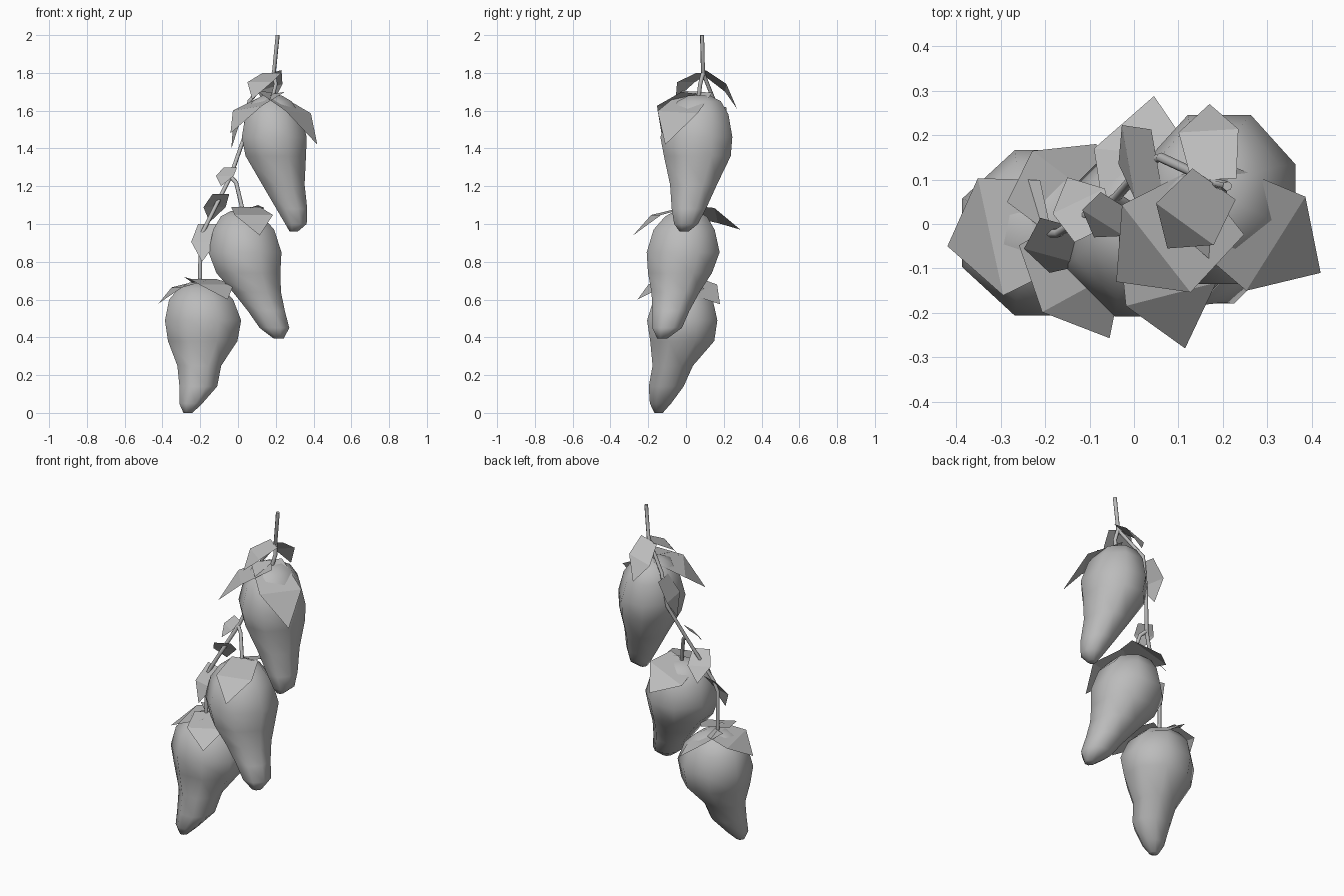
import bpy
import bmesh
import math
from mathutils import Vector

cube = bpy.data.objects.get("Cube")
if cube:
    bpy.data.objects.remove(cube, do_unlink=True)

grey = bpy.data.materials.new("plain_grey")
grey.use_nodes = True
COLOUR = (0.5, 0.5, 0.5, 1)
grey.diffuse_color = COLOUR
grey.node_tree.nodes["Principled BSDF"].inputs["Base Color"].default_value = COLOUR


def add_object(name, bm, smooth=False):
    mesh = bpy.data.meshes.new(name)
    bm.to_mesh(mesh)
    bm.free()
    mesh.materials.append(grey)
    for face in mesh.polygons:
        face.use_smooth = smooth
    obj = bpy.data.objects.new(name, mesh)
    bpy.context.collection.objects.link(obj)
    return obj


def pepper(name, wide, deep, sections, sides=8):
    """Skin a body over level oval sections, each (z, x, y, radius), top to tip."""
    bm = bmesh.new()
    rings = []
    for z, x, y, radius in sections:
        ring = []
        for i in range(sides):
            a = math.tau * (i + 0.5) / sides
            ring.append(bm.verts.new((x + radius * wide * math.cos(a),
                                      y + radius * deep * math.sin(a), z)))
        rings.append(ring)
    for upper, lower in zip(rings, rings[1:]):
        for i in range(sides):
            j = (i + 1) % sides
            bm.faces.new((upper[i], lower[i], lower[j], upper[j]))
    bm.faces.new(rings[0])
    bm.faces.new(rings[-1][::-1])
    add_object(name, bm, smooth=True)


def leaf(name, base, tip, width, bow=0.03, tilt=0.0):
    """Five-cornered blade, bent at its widest line and tilted sideways."""
    base, tip = Vector(base), Vector(tip)
    along = tip - base
    side = along.cross(Vector((0, 0, 1))).normalized() * width / 2
    side.z = tilt * width / 2
    lift = side.cross(along).normalized() * bow
    middle = base + along * 0.52 + lift
    bm = bmesh.new()
    a, b, c, d, e = [bm.verts.new(p) for p in (
        base - side * 0.75, base + side * 0.75, middle + side, tip, middle - side)]
    bm.faces.new((a, b, c, e))
    bm.faces.new((e, c, d))
    add_object(name, bm)


def stalk(name, points, radius=0.011):
    curve = bpy.data.curves.new(name, "CURVE")
    curve.dimensions = "3D"
    curve.bevel_depth = radius
    curve.bevel_resolution = 1
    curve.use_fill_caps = True
    spline = curve.splines.new("POLY")
    spline.points.add(len(points) - 1)
    for point, co in zip(spline.points, points):
        point.co = (*co, 1)
    curve.materials.append(grey)
    obj = bpy.data.objects.new(name, curve)
    bpy.context.collection.objects.link(obj)


# Peppers
pepper("upper_pepper", .93, 1.03, [
    (1.68, .18, .07, .06), (1.65, .18, .07, .12), (1.58, .185, .065, .168),
    (1.46, .192, .055, .2), (1.36, .2, .06, .186), (1.21, .24, .04, .131),
    (1.08, .285, .015, .095), (1, .307, 0, .066), (.96, .295, -.01, .025)])
pepper("middle_pepper", 1, 1, [
    (1.07, .02, 0, .06), (1.04, .02, 0, .12), (.97, .03, -.01, .175),
    (.85, .037, -.015, .209), (.74, .055, -.032, .183), (.64, .1, -.055, .138),
    (.54, .15, -.08, .106), (.45, .193, -.1, .085), (.395, .215, -.125, .03)])
pepper("lower_pepper", 1.03, .95, [
    (.69, -.2, -.01, .06), (.66, -.2, -.01, .12), (.6, -.195, -.015, .178),
    (.49, -.185, -.02, .212), (.38, -.187, -.02, .193), (.25, -.205, -.07, .122),
    (.14, -.21, -.105, .105), (.05, -.25, -.135, .064), (0, -.265, -.145, .025)])

# Vine and side stalks
fork = (.19, .09, 1.8)
joint = (-.04, .06, 1.25)
stalk("main_vine", [(.21, .085, 2), fork, (.06, .15, 1.65), (.03, .14, 1.45),
                    joint, (-.17, -.02, .99), (-.2, -.02, .93), (-.2, -.02, .67)])
stalk("upper_stalk", [fork, (.2, .075, 1.74), (.18, .065, 1.66)])
stalk("middle_stalk", [joint, (-.01, .04, 1.22), (.03, 0, 1.05)])

# Leaves on the vine
leaf("fork_back_leaf", (.18, .1, 1.8), (.17, .27, 1.61), .135, .03, .3)
leaf("fork_front_leaf", (.18, .09, 1.8), (.075, -.055, 1.66), .16)
leaf("vine_high_leaf", (.05, .15, 1.62), (-.035, .135, 1.4), .17, .02)
leaf("vine_joint_leaf", (-.04, .05, 1.3), (-.09, -.03, 1.2), .11, .01)
leaf("vine_back_leaf", (-.09, -.02, 1.16), (-.15, .105, 1.01), .13, .01)
leaf("vine_low_leaf", (-.16, 0, 1), (-.19, -.11, .8), .14, .02)

# Leaves crowning each pepper
leaf("upper_left_crown_leaf", (.15, .06, 1.7), (.42, -.11, 1.42), .25, .05, .05)
leaf("upper_right_crown_leaf", (.19, .05, 1.69), (-.04, -.13, 1.48), .25, .04, -.1)
leaf("middle_front_crown_leaf", (.04, .01, 1.09), (.115, -.28, .94), .21, .04)
leaf("middle_back_crown_leaf", (.02, 0, 1.07), (.045, .288, .97), .23, .03, .35)
leaf("lower_front_crown_leaf", (-.19, -.01, .71), (-.055, -.257, .6), .21)
leaf("lower_side_crown_leaf", (-.19, 0, .7), (-.42, -.05, .58), .27)
leaf("lower_back_crown_leaf", (-.22, 0, .7), (-.085, .18, .575), .22, .02, -.25)
